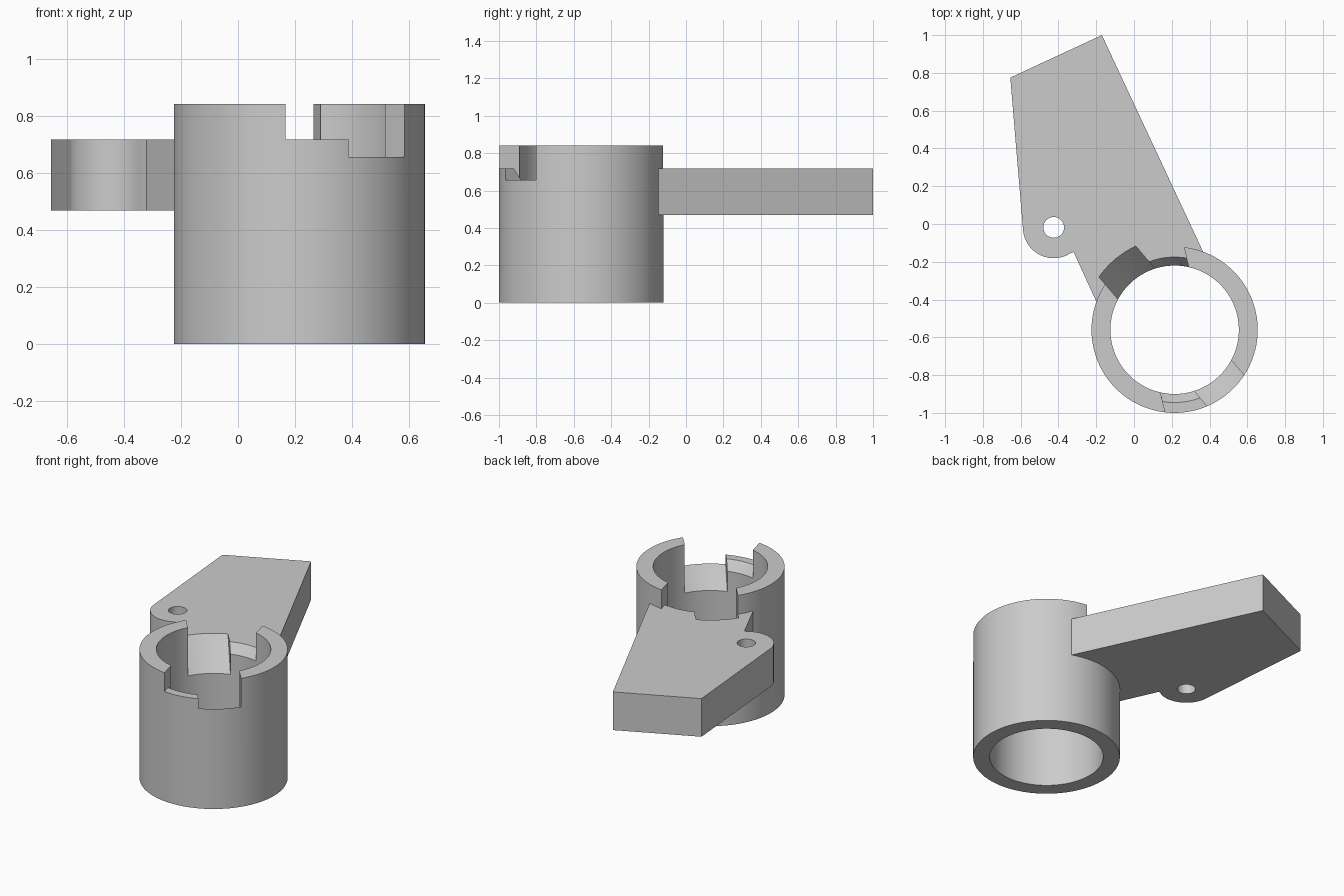
import bpy, bmesh, math
from mathutils import Vector

if "Cube" in bpy.data.objects:
    bpy.data.objects.remove(bpy.data.objects["Cube"])

CX, CY = 0.215, -0.56          # tube axis
R_OUT, R_IN, TOP = 0.44, 0.34, 0.842
ARM_LOW, ARM_TOP = 0.468, 0.718
SLOT = math.radians(-49.5)     # direction of the entry slots
SIDE_A, SIDE_B = 0.123, -0.131  # slot sides, measured from the tube axis

grey = bpy.data.materials.new("plain grey")
grey.diffuse_color = (0.6, 0.6, 0.6, 1)
grey.use_nodes = True
grey.node_tree.nodes["Principled BSDF"].inputs["Base Color"].default_value = grey.diffuse_color


def arc(cx, cy, r, a0, a1, n):
    """Points along an arc, angles in degrees."""
    angles = [math.radians(a0 + (a1 - a0) * i / n) for i in range(n + 1)]
    return [(cx + r * math.cos(a), cy + r * math.sin(a)) for a in angles]


def loft(name, rings):
    """Closed solid through matching outlines, each given as (points, z)."""
    bm = bmesh.new()
    rows = [[bm.verts.new((x, y, z)) for x, y in pts] for pts, z in rings]
    bm.faces.new(rows[0])
    bm.faces.new(rows[-1])
    for a, b in zip(rows, rows[1:]):
        for i in range(len(a)):
            j = (i + 1) % len(a)
            bm.faces.new((a[i], a[j], b[j], b[i]))
    bmesh.ops.recalc_face_normals(bm, faces=bm.faces)
    mesh = bpy.data.meshes.new(name)
    bm.to_mesh(mesh)
    bm.free()
    mesh.materials.append(grey)
    ob = bpy.data.objects.new(name, mesh)
    bpy.context.collection.objects.link(ob)
    return ob


def prism(name, pts, z0, z1):
    return loft(name, [(pts, z0), (pts, z1)])


def lathe(name, profile, n=128):
    """Solid turned about the tube axis from (radius, z) pairs."""
    return loft(name, [(arc(CX, CY, r, 0, 360, n)[:-1], z) for r, z in profile])


def sound(mesh, limit):
    """True when the mesh is closed and stays below the height limit."""
    bm = bmesh.new()
    bm.from_mesh(mesh)
    good = len(bm.faces) > 0 and all(e.is_manifold for e in bm.edges)
    good = good and max(v.co.z for v in bm.verts) <= limit + 1e-4
    bm.free()
    return good


def combine(target, tool, operation):
    """Apply a boolean, trying the second solver if the first one fails."""
    before = target.data.copy()
    limit = max(v.co.z for v in before.vertices)
    for solver in ('EXACT', 'MANIFOLD'):
        target.data = before.copy()
        mod = target.modifiers.new("combine", 'BOOLEAN')
        mod.operation, mod.object, mod.solver = operation, tool, solver
        bpy.context.view_layer.objects.active = target
        bpy.ops.object.modifier_apply(modifier=mod.name)
        if sound(target.data, limit):
            break
    bpy.data.objects.remove(tool)


def half_turn(pts):
    return [(2 * CX - x, 2 * CY - y) for x, y in pts]


# Outlines of the front slot and of the notch that runs into it
d = Vector((math.cos(SLOT), math.sin(SLOT)))
n = Vector((-d.y, d.x))
c = Vector((CX, CY))


def at(side, along):
    return tuple(c + n * side + d * along)


slot = [at(SIDE_B, 0.05), at(SIDE_B, 0.8), at(SIDE_A, 0.8), at(SIDE_A, 0.05)]
notch = [(0.13, -0.85), (0.176, -1.04), (0.45, -1.12), at(0.05, 0.65), at(0.05, 0.2)]

# Tube wall
body = lathe("socket_with_arm", [(R_OUT, 0), (R_OUT, TOP)])

# Arm with a rounded ear, ending inside the tube wall
outline = [(-0.655, 0.775), (-0.17, 1.0), (0.365, -0.145)]
outline += arc(CX, CY, 0.40, 68, 162, 20)
outline += [(-0.2, -0.41), (-0.32, -0.148)]
outline += arc(-0.425, -0.018, 0.163, -58, -176, 24)
combine(body, prism("arm", outline, ARM_LOW, ARM_TOP), 'UNION')

# Tube bore and ear hole
combine(body, lathe("bore", [(R_IN, -0.2), (R_IN, 1.2)]), 'DIFFERENCE')
hole = arc(-0.425, -0.018, 0.055, 0, 360, 32)[:-1]
combine(body, prism("ear_hole", hole, 0.3, 1.1), 'DIFFERENCE')

# Two opposite sloping slots, each with a notch and a bevelled ledge beside it
for turn in (list, half_turn):
    ramp = lathe("slot_ramp", [(0.30, 0.473), (0.713, 1.01)])
    combine(ramp, prism("slot_limit", turn(slot), 0.4, 1.2), 'INTERSECT')
    combine(body, ramp, 'DIFFERENCE')
    ledge = lathe("ledge_cut", [(0.30, 0.605), (0.385, ARM_TOP), (0.9, ARM_TOP), (0.9, 1.0)])
    combine(ledge, prism("notch_limit", turn(notch), 0.5, 1.2), 'INTERSECT')
    combine(body, ledge, 'DIFFERENCE')

# Smooth round walls, sharp edges
bpy.ops.object.select_all(action='DESELECT')
body.select_set(True)
bpy.context.view_layer.objects.active = body
bpy.ops.object.shade_smooth_by_angle(angle=math.radians(25))
